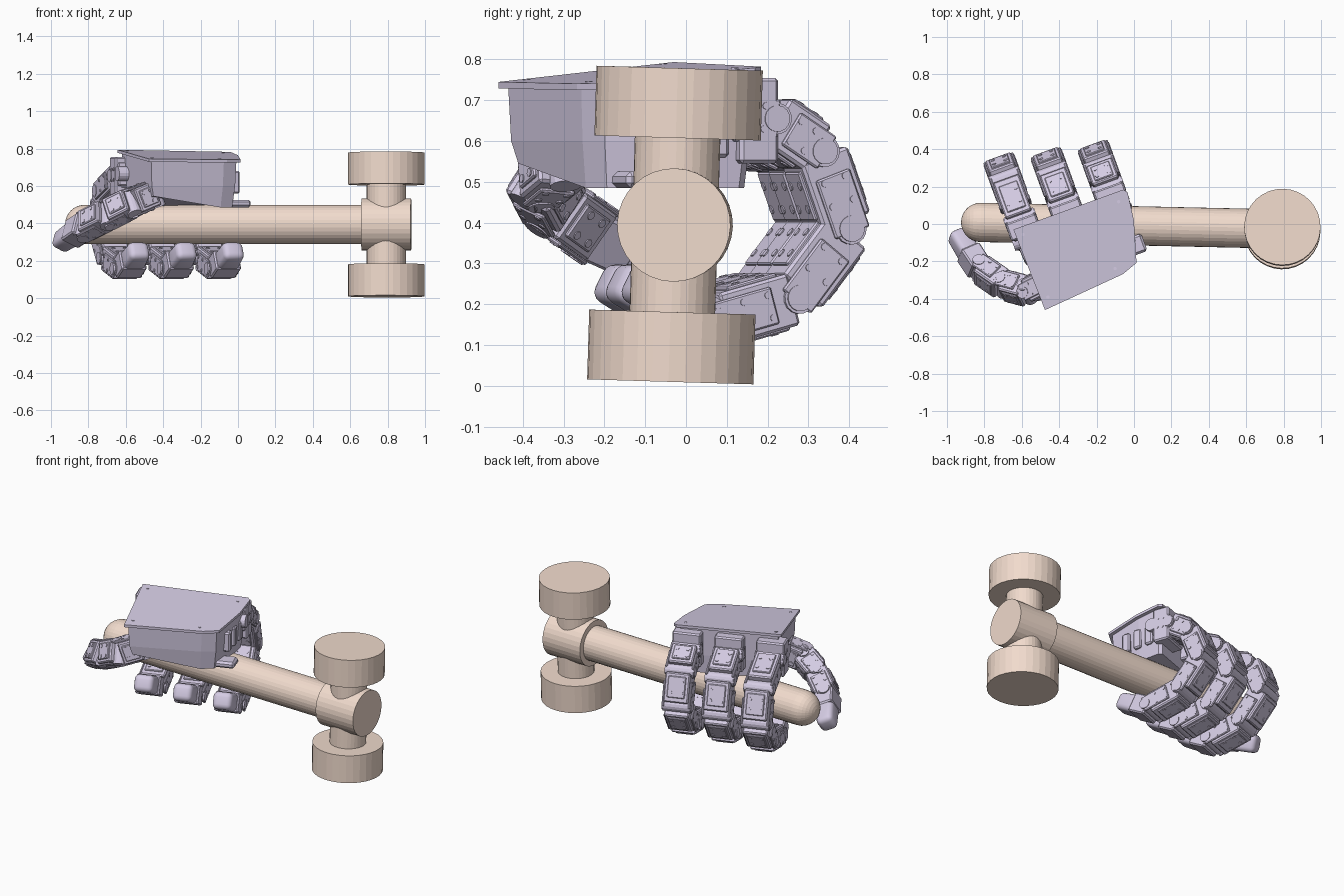
import bpy, bmesh, math
from mathutils import Matrix, Vector

if "Cube" in bpy.data.objects:
    bpy.data.objects.remove(bpy.data.objects["Cube"])

def material(name, rgb):
    m = bpy.data.materials.new(name)
    m.diffuse_color = (*rgb, 1)
    m.use_nodes = True
    m.node_tree.nodes["Principled BSDF"].inputs["Base Color"].default_value = m.diffuse_color
    return m

TAN = material("tan", (0.88, 0.71, 0.61))
LILAC = material("lilac", (0.66, 0.60, 0.77))

def finish(bm, name, mat):
    bmesh.ops.recalc_face_normals(bm, faces=bm.faces)
    me = bpy.data.meshes.new(name)
    bm.to_mesh(me)
    bm.free()
    me.materials.append(mat)
    ob = bpy.data.objects.new(name, me)
    bpy.context.collection.objects.link(ob)
    return ob

def merge(bm, part):
    me = bpy.data.meshes.new("tmp")
    part.to_mesh(me)
    part.free()
    bm.from_mesh(me)
    bpy.data.meshes.remove(me)

def add_box(bm, mat, center, size, bevel=0.0, seg=1, taper=1.0):
    """Bevelled box; taper narrows its +y end."""
    b = bmesh.new()
    bmesh.ops.create_cube(b, size=1)
    for v in b.verts:
        k = taper if v.co.y > 0 else 1
        v.co = Vector((v.co.x * size[0] * k, v.co.y * size[1], v.co.z * size[2] * k)) + Vector(center)
    if bevel:
        bmesh.ops.bevel(b, geom=b.edges[:], offset=bevel, segments=seg, affect='EDGES', profile=0.5)
    b.transform(mat)
    merge(bm, b)

def add_cyl(bm, mat, center, r, depth, axis='Z', n=32):
    rot = {'X': Matrix.Rotation(math.pi / 2, 4, 'Y'), 'Y': Matrix.Rotation(math.pi / 2, 4, 'X'), 'Z': Matrix()}[axis]
    bmesh.ops.create_cone(bm, cap_ends=True, segments=n, radius1=r, radius2=r, depth=depth,
                          matrix=mat @ Matrix.Translation(center) @ rot)

# ---------- mallet ----------
HM = (Matrix.Translation((0.793, -0.027, 0.394)) @ Matrix.Rotation(-0.022, 4, 'Z')
      @ Matrix.Rotation(-0.03, 4, 'X'))

def mallet_cyl(name, center, r, depth, axis):
    bm = bmesh.new()
    add_cyl(bm, HM, center, r, depth, axis)
    finish(bm, name, TAN)

mallet_cyl("mallet_collar", (0, 0, 0), 0.139, 0.265, 'X')
mallet_cyl("mallet_neck", (0, 0, 0), 0.105, 0.5, 'Z')
for s, nm in ((1, "upper"), (-1, "lower")):
    mallet_cyl("mallet_head_" + nm, (0, 0, s * 0.299), 0.204, 0.171, 'Z')

# handle: revolved profile with a round end
bm = bmesh.new()
prof = [(-0.1, 0.0), (-0.1, 0.105)]
prof += [(-1.613 - 0.105 * math.sin(a), 0.105 * math.cos(a)) for a in [i * math.pi / 16 for i in range(9)]]
vs = [bm.verts.new((x, 0, max(r, 0))) for x, r in prof]
es = [bm.edges.new(p) for p in zip(vs, vs[1:])]
bmesh.ops.spin(bm, geom=vs + es, cent=(0, 0, 0), axis=(1, 0, 0), angle=2 * math.pi, steps=32)
bmesh.ops.remove_doubles(bm, verts=bm.verts, dist=1e-4)
bm.transform(HM)
finish(bm, "mallet_handle", TAN)

# ---------- palm ----------
PM = Matrix.Translation((-0.3, -0.13, 0)) @ Matrix.Rotation(math.radians(20), 4, 'Z')
outline = [(-0.29, 0.212), (-0.278, -0.25), (0.18, -0.212), (0.268, -0.18), (0.333, 0.04), (0.352, 0.19), (0.335, 0.212)]

def top_z(x, y):
    return 0.766 + 0.105 * y - 0.018 * x

def loft(name, rings):
    bm = bmesh.new()
    rows = [[bm.verts.new(p) for p in ring] for ring in rings]
    n = len(rows[0])
    for a, b in zip(rows, rows[1:]):
        for i in range(n):
            bm.faces.new((a[i], a[(i + 1) % n], b[(i + 1) % n], b[i]))
    bm.faces.new(rows[0])
    bm.faces.new(rows[-1])
    bm.transform(PM)
    return finish(bm, name, LILAC)

def ring(k, z):
    return [(x * k, (y - 0.02) * k + 0.02, z(x, y)) for x, y in outline]

loft("palm_back_plate", [ring(1, top_z), ring(1, lambda x, y: top_z(x, y) - 0.016)])
loft("palm_body", [ring(0.93, lambda x, y: top_z(x, y) - 0.015), ring(0.91, lambda x, y: 0.60),
                   ring(0.86, lambda x, y: 0.485 + (0.06 if x < -0.1 and y < 0 else 0))])

# palm ribs, side bracket and plate screws
bm = bmesh.new()
for y in (-0.05, 0.03, 0.11):
    add_box(bm, PM, (0.285 + 0.12 * y, y, 0.62), (0.05, 0.05, 0.12), 0.008)
add_box(bm, PM, (0.28, -0.09, 0.505), (0.13, 0.10, 0.04), 0.012)
for x, y in ((-0.25, 0.17), (-0.24, -0.19), (0.15, -0.17), (0.29, 0.16)):
    add_cyl(bm, PM, (x, y, top_z(x, y)), 0.009, 0.004, n=12)
finish(bm, "palm_fittings", LILAC)

# ---------- finger links ----------
def link_frame(p, q, side):
    y = (q - p).normalized()
    x = (side - y * side.dot(y)).normalized()
    z = x.cross(y)
    m = Matrix((x, y, z)).transposed().to_4x4()
    m.translation = p
    return m, (q - p).length

def make_link(name, p, q, side, w, d):
    """Servo block with yoke plates, axle and screws."""
    m, L = link_frame(p, q, side)
    bm = bmesh.new()
    add_box(bm, m, (0, L * 0.48, 0), (w * 0.86, L * 0.86, d), 0.007)
    add_box(bm, m, (0, L * 0.46, 0), (w * 0.62, L * 0.62, d + 0.016), 0.004)
    add_cyl(bm, m, (0, 0, 0), d * 0.30, w * 0.98, 'X', 16)
    for s in (1, -1):
        add_box(bm, m, (s * w * 0.46, L * 0.68, 0), (w * 0.08, L * 0.75, d * 0.72), 0.004)
        add_cyl(bm, m, (s * w * 0.49, L, 0), d * 0.25, 0.010, 'X', 16)
        for f in (0.32, 0.62):
            for t in (1, -1):
                add_cyl(bm, m, (s * w * 0.19, L * f, t * (d / 2 + 0.008)), 0.011, 0.006, n=8)
                add_cyl(bm, m, (s * w * 0.5, L * f + 0.01, t * d * 0.22), 0.009, 0.006, 'X', 8)
    finish(bm, name, LILAC)

def make_tip(name, p, q, side, w, d):
    """Yoke plus rounded soft pad."""
    m, L = link_frame(p, q, side)
    bm = bmesh.new()
    add_box(bm, m, (0, L * 0.22, 0), (w * 0.98, L * 0.5, d), 0.008)
    add_cyl(bm, m, (0, 0, 0), d * 0.32, w * 1.02, 'X', 16)
    add_box(bm, m, (0, L * 0.68, 0), (w * 0.88, L * 0.64, d * 0.98), d * 0.25, 4, 0.88)
    ob = finish(bm, name, LILAC)
    bpy.context.view_layer.objects.active = ob
    ob.select_set(True)
    bpy.ops.object.shade_smooth_by_angle(angle=math.radians(30))
    ob.select_set(False)

SIDE = PM.to_3x3() @ Vector((1, 0, 0))
PARTS = ("knuckle", "proximal", "middle", "lower", "distal")
path = [(0.14, 0.665), (0.25, 0.655), (0.375, 0.575), (0.445, 0.385), (0.31, 0.215), (0.10, 0.158), (-0.10, 0.262)]
for i, (x, off) in enumerate(((0.262, 0.0), (0.012, 0.05), (-0.235, 0.11))):
    fname = ("outer", "centre", "inner")[i] + "_finger_"
    pts = [PM @ Vector((x, y + (off if j > 1 else 0), z)) for j, (y, z) in enumerate(path)]
    # upright base servo hanging under the plate's front edge
    bm = bmesh.new()
    add_box(bm, PM, (x, 0.205, 0.65), (0.17, 0.10, 0.21), 0.008)
    finish(bm, fname + "base", LILAC)
    for j in range(5):
        make_link(fname + PARTS[j], pts[j], pts[j + 1], SIDE, 0.17, 0.13)
    make_tip(fname + "tip", pts[5], pts[6], SIDE, 0.145, 0.115)

# ---------- thumb ----------
tp = [Vector(p) for p in ((-0.45, -0.30, 0.56), (-0.57, -0.36, 0.51), (-0.70, -0.325, 0.445),
                          (-0.83, -0.235, 0.38), (-0.955, -0.045, 0.295))]
tside = Vector((0.35, 0.25, 0.9))
for j in range(3):
    make_link("thumb_" + PARTS[j], tp[j], tp[j + 1], tside, 0.155, 0.13)
make_tip("thumb_tip", tp[3], tp[4], tside, 0.13, 0.115)
